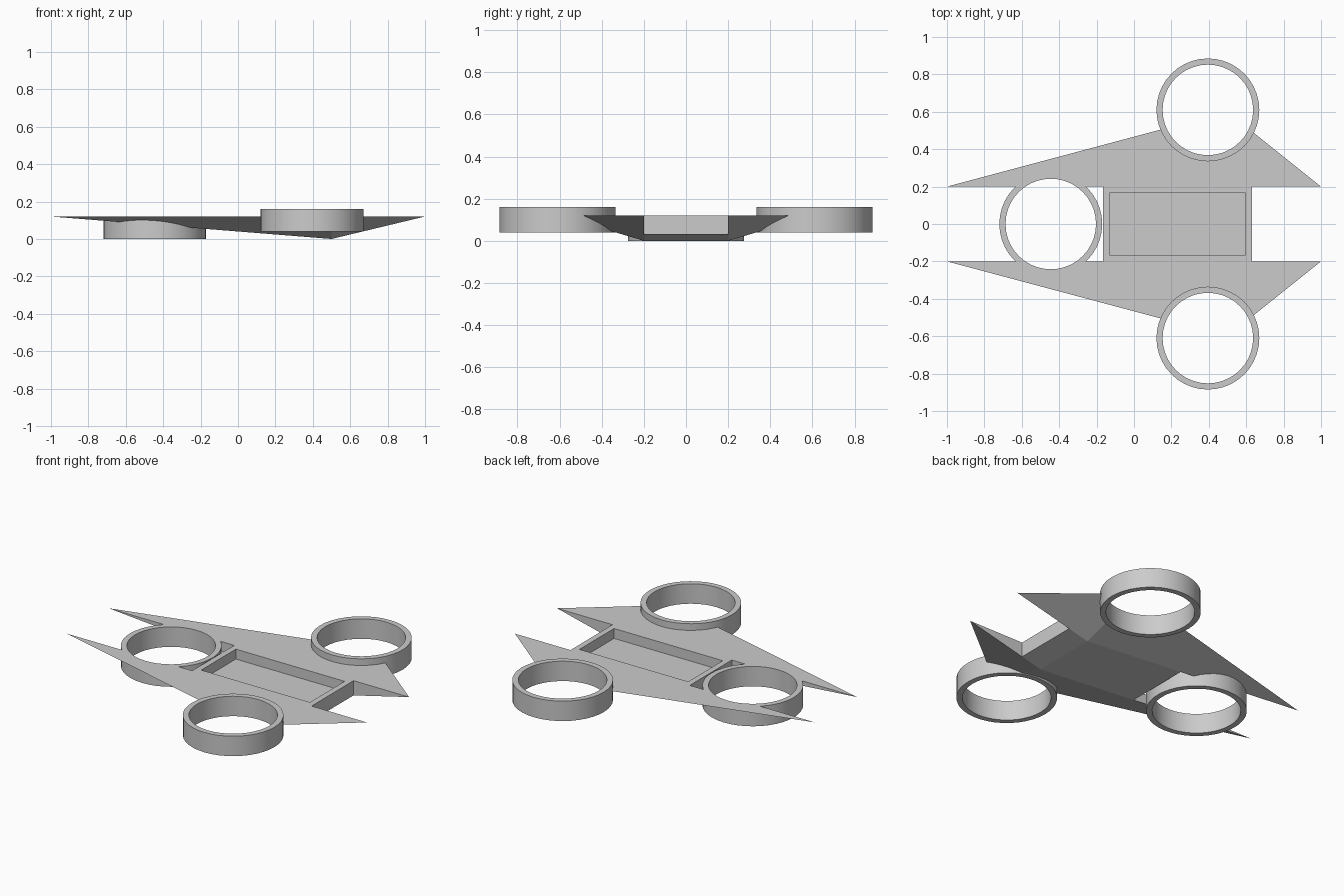
import bpy, bmesh
from mathutils import Matrix

if "Cube" in bpy.data.objects:
    bpy.data.objects.remove(bpy.data.objects["Cube"])

DECK = 0.12            # height of the flat deck
R_OUT, R_IN = 0.275, 0.242
SEGS = 40


def make_object(name, bm):
    bmesh.ops.recalc_face_normals(bm, faces=bm.faces)
    mesh = bpy.data.meshes.new(name)
    bm.to_mesh(mesh)
    bm.free()
    obj = bpy.data.objects.new(name, mesh)
    bpy.context.collection.objects.link(obj)
    return obj


def box(name, x0, x1, y0, y1, z0, z1):
    bm = bmesh.new()
    centre = Matrix.Translation(((x0 + x1) / 2, (y0 + y1) / 2, (z0 + z1) / 2))
    size = Matrix.Diagonal((x1 - x0, y1 - y0, z1 - z0, 1))
    bmesh.ops.create_cube(bm, size=1, matrix=centre @ size)
    return make_object(name, bm)


def cylinder(name, x, y, z0, z1, r):
    bm = bmesh.new()
    bmesh.ops.create_cone(bm, cap_ends=True, segments=SEGS, radius1=r, radius2=r,
                          depth=z1 - z0, matrix=Matrix.Translation((x, y, (z0 + z1) / 2)))
    return make_object(name, bm)


def cut(target, cutter):
    mod = target.modifiers.new("cut", 'BOOLEAN')
    mod.operation = 'DIFFERENCE'
    mod.solver = 'EXACT'
    mod.object = cutter
    bpy.context.view_layer.objects.active = target
    bpy.ops.object.modifier_apply(modifier=mod.name)
    bpy.data.objects.remove(cutter)


def rotor_ring(name, x, y, z0):
    obj = cylinder(name, x, y, z0, z0 + 0.12, R_OUT)
    cut(obj, cylinder("bore_cutter", x, y, z0 - 0.1, z0 + 0.3, R_IN))
    bpy.ops.object.select_all(action='DESELECT')
    obj.select_set(True)
    bpy.context.view_layer.objects.active = obj
    bpy.ops.object.shade_smooth_by_angle()


# Faceted hull: flat deck, swept wing tips, shallow keel
bm = bmesh.new()
for s in (-1, 1):
    for p in ((-1, 0.2, DECK), (1, 0.2, DECK), (0.5, 0.6, DECK), (0.5, 0.2, 0)):
        bm.verts.new((p[0], s * p[1], p[2]))
bmesh.ops.convex_hull(bm, input=bm.verts)
bmesh.ops.dissolve_limit(bm, angle_limit=0.01, verts=bm.verts, edges=bm.edges)
hull = make_object("hull", bm)

# Notches at both ends and the shallow tray in the deck
cut(hull, box("nose_notch_cutter", -1.2, -0.165, -0.2, 0.2, -0.2, 0.4))
cut(hull, box("tail_notch_cutter", 0.63, 1.2, -0.2, 0.2, -0.2, 0.4))
cut(hull, box("tray_cutter", -0.13, 0.595, -0.165, 0.165, 0.06, 0.4))

# Three rotor rings let into the hull
rings = (("nose_rotor_ring", -0.445, 0, 0),
         ("left_rotor_ring", 0.395, 0.61, 0.04),
         ("right_rotor_ring", 0.395, -0.61, 0.04))
for name, x, y, z in rings:
    cut(hull, cylinder("seat_cutter", x, y, -0.2, 0.4, R_OUT))
    rotor_ring(name, x, y, z)
